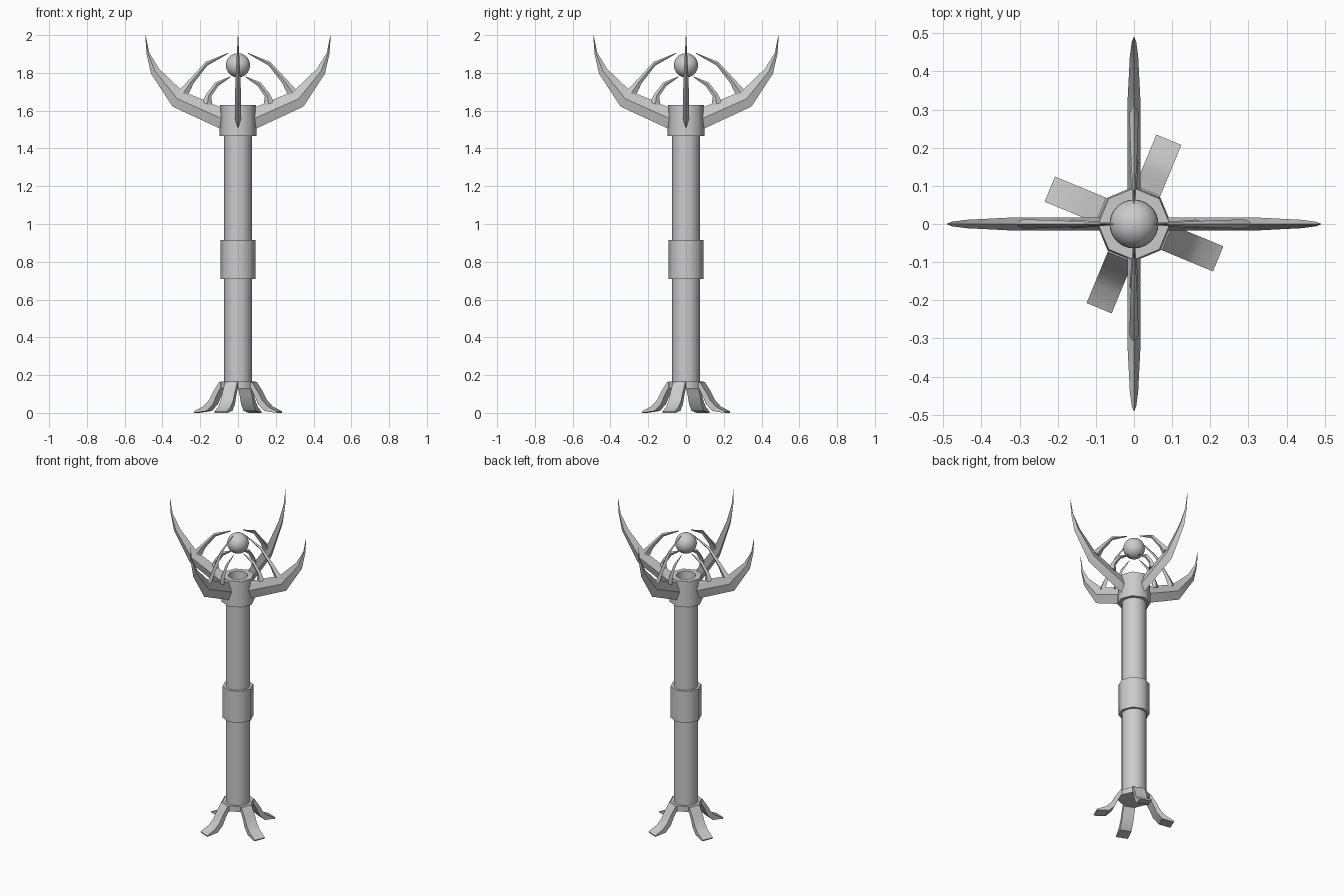
import bpy, bmesh
from math import cos, sin, pi, radians
from mathutils import Matrix, Vector

if "Cube" in bpy.data.objects:
    bpy.data.objects.remove(bpy.data.objects["Cube"])


def finish(name, bm, angle=35):
    bmesh.ops.recalc_face_normals(bm, faces=bm.faces)
    me = bpy.data.meshes.new(name)
    bm.to_mesh(me)
    bm.free()
    ob = bpy.data.objects.new(name, me)
    bpy.context.collection.objects.link(ob)
    bpy.ops.object.select_all(action='DESELECT')
    ob.select_set(True)
    bpy.context.view_layer.objects.active = ob
    bpy.ops.object.shade_smooth_by_angle(angle=radians(angle))
    return ob


def lathe(name, profile, sides, angle=35):
    """Revolve (radius, z) rings and cap both ends."""
    bm = bmesh.new()
    rings = [[bm.verts.new((r * cos(2 * pi * i / sides), r * sin(2 * pi * i / sides), z))
              for i in range(sides)] for r, z in profile]
    skin(bm, rings)
    return finish(name, bm, angle)


def skin(bm, rings):
    for a, b in zip(rings, rings[1:]):
        n = len(a)
        for i in range(n):
            bm.faces.new((a[i], a[(i + 1) % n], b[(i + 1) % n], b[i]))
    bm.faces.new(rings[0])
    bm.faces.new(rings[-1])


def radial(name, stations, start=0, diamond=True):
    """Four arms around z; each station is (upper r, z, lower r, z, half width)."""
    bm = bmesh.new()
    for k in range(4):
        rot = Matrix.Rotation(radians(start + 90 * k), 3, 'Z')
        rings = []
        for ur, uz, lr, lz, w in stations:
            if diamond:
                mr, mz = (ur + lr) / 2, (uz + lz) / 2
                pts = [(ur, 0, uz), (mr, w, mz), (lr, 0, lz), (mr, -w, mz)]
            else:
                pts = [(ur, -w, uz), (ur, w, uz), (lr, w, lz), (lr, -w, lz)]
            rings.append([bm.verts.new(rot @ Vector(p)) for p in pts])
        skin(bm, rings)
    return finish(name, bm)


# Shaft and octagonal collars
lathe("shaft", [(0.073, 0.14), (0.073, 1.50)], 16)
lathe("foot_hub", [(0.093, 0.13), (0.093, 0.165)], 8, 50)
lathe("grip_ring", [(0.092, 0.71), (0.092, 0.915)], 8, 50)
lathe("head_collar", [(0.098, 1.465), (0.094, 1.63), (0.06, 1.63), (0.055, 1.55)], 8, 50)

# Curved splayed feet growing from alternate hub faces
radial("feet", [(0.08, 0.165, 0.08, 0.13, 0.0356),
                (0.094, 0.163, 0.088, 0.13, 0.0356),
                (0.128, 0.112, 0.106, 0.098, 0.0356),
                (0.152, 0.068, 0.130, 0.045, 0.0356),
                (0.185, 0.034, 0.165, 0.010, 0.0356),
                (0.239, 0.008, 0.236, 0.0, 0.0356)], start=67.5, diamond=False)

# Large sweeping horns
radial("horns", [(0.085, 1.615, 0.085, 1.50, 0.017),
                 (0.296, 1.705, 0.347, 1.622, 0.017),
                 (0.418, 1.822, 0.460, 1.795, 0.011),
                 (0.470, 1.907, 0.484, 1.90, 0.006),
                 (0.489, 2.0, 0.491, 1.998, 0.001)])

# Thin claws curling in around the orb
radial("upper_claws", [(0.265, 1.68, 0.315, 1.705, 0.012),
                       (0.235, 1.745, 0.265, 1.757, 0.011),
                       (0.163, 1.838, 0.172, 1.858, 0.008),
                       (0.052, 1.902, 0.053, 1.906, 0.001)])
radial("lower_claws", [(0.135, 1.625, 0.19, 1.645, 0.012),
                       (0.142, 1.675, 0.170, 1.685, 0.011),
                       (0.105, 1.730, 0.120, 1.750, 0.008),
                       (0.040, 1.777, 0.041, 1.781, 0.001)])

# Floating orb
bm = bmesh.new()
bmesh.ops.create_uvsphere(bm, u_segments=32, v_segments=16, radius=0.064,
                          matrix=Matrix.Translation((0, 0, 1.84)))
finish("orb", bm)
